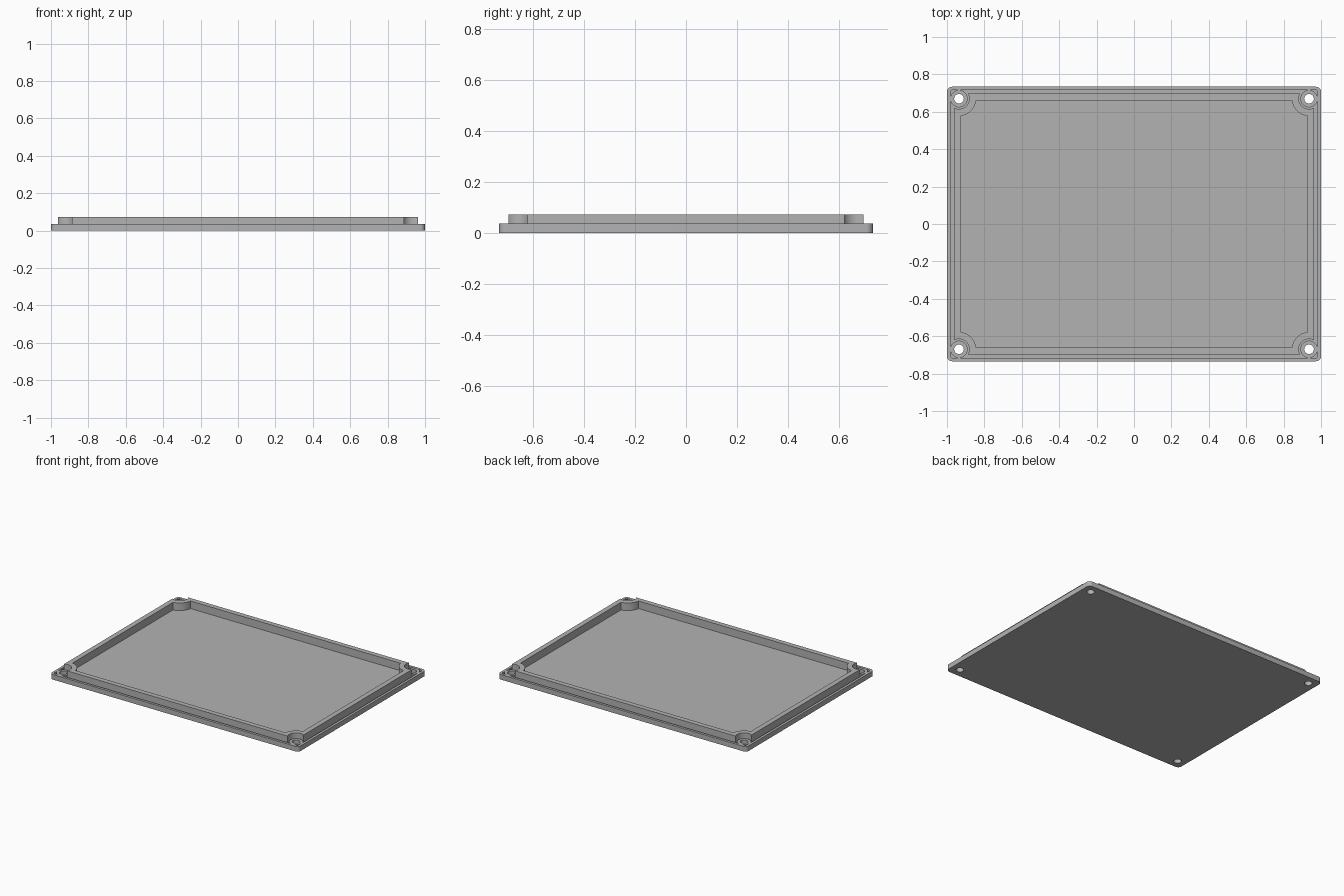
import bpy, bmesh
from math import acos, cos, sin, pi

cube = bpy.data.objects.get("Cube")
if cube:
    bpy.data.objects.remove(cube, do_unlink=True)

U = 2 / 109                      # modelling unit: rim width
HX, HY = 1.0, 40 * U             # half size of the plate
SX, SY = HX - 3.5 * U, HY - 3.5 * U   # screw hole position
FLOOR, RIM, TOP = U, 2 * U, 4 * U

grey = bpy.data.materials.new("plain grey")
grey.use_nodes = True
COLOUR = (0.45, 0.45, 0.45, 1)
grey.diffuse_color = COLOUR
grey.node_tree.nodes["Principled BSDF"].inputs["Base Color"].default_value = COLOUR


def arc(cx, cy, r, a, b, n):
    return [(cx + r * cos(a + (b - a) * i / n), cy + r * sin(a + (b - a) * i / n))
            for i in range(n + 1)]


def four_corners(q):
    """Mirror one corner path into a full closed outline."""
    left = [(-x, y) for x, y in reversed(q)]
    half = q + left
    return half + [(-x, -y) for x, y in half]


def rounded(inset, r):
    return four_corners(arc(HX - inset - r, HY - inset - r, r, 0, pi / 2, 8))


def notched(inset, r):
    """Rectangle whose corners bow inward around the screw holes."""
    a = -acos((HX - inset - SX) / r)
    return four_corners(arc(SX, SY, r, a, -1.5 * pi - a, 16))


def circle(cx, cy, r):
    return arc(cx, cy, r, 0, 2 * pi, 32)[:-1]


def prism(name, outline, z0, z1):
    bm = bmesh.new()
    base = bm.faces.new([bm.verts.new((x, y, z0)) for x, y in outline])
    up = bmesh.ops.extrude_face_region(bm, geom=[base])["geom"]
    for v in up:
        if isinstance(v, bmesh.types.BMVert):
            v.co.z = z1
    if base.is_valid and not any(len(e.link_faces) == 1 for e in bm.edges):
        pass
    else:
        bm.faces.new([v for v in bm.verts if abs(v.co.z - z0) < 1e-6])
    bmesh.ops.recalc_face_normals(bm, faces=bm.faces)
    me = bpy.data.meshes.new(name)
    bm.to_mesh(me)
    bm.free()
    me.materials.append(grey)
    ob = bpy.data.objects.new(name, me)
    bpy.context.collection.objects.link(ob)
    return ob


def combine(target, tool, operation):
    bpy.context.view_layer.objects.active = target
    mod = target.modifiers.new(operation.lower(), "BOOLEAN")
    mod.operation, mod.object, mod.solver = operation, tool, "EXACT"
    bpy.ops.object.modifier_apply(modifier=mod.name)
    bpy.data.objects.remove(tool, do_unlink=True)


# Base plate with a raised outer rim
lid = prism("lid_plate", rounded(0, 1.5 * U), 0, RIM)
combine(lid, prism("recess", rounded(U, 0.5 * U), FLOOR, TOP), "DIFFERENCE")

# Inner locating wall that curves around the screw holes
wall = prism("inner_wall", notched(2 * U, 3 * U), FLOOR / 2, TOP)
combine(wall, prism("wall_opening", notched(4 * U, 5 * U), 0, TOP * 2), "DIFFERENCE")
combine(lid, wall, "UNION")

# Screw bosses and through holes
for sx in (-1, 1):
    for sy in (-1, 1):
        x, y = sx * SX, sy * SY
        combine(lid, prism("screw_boss", circle(x, y, 2.52 * U), FLOOR / 2, RIM - 0.0005), "UNION")
        combine(lid, prism("screw_hole", circle(x, y, 1.4 * U), -U, TOP * 2), "DIFFERENCE")

# Smooth curves, sharp edges
bpy.ops.object.select_all(action="DESELECT")
lid.select_set(True)
bpy.context.view_layer.objects.active = lid
bpy.ops.object.shade_smooth_by_angle()
